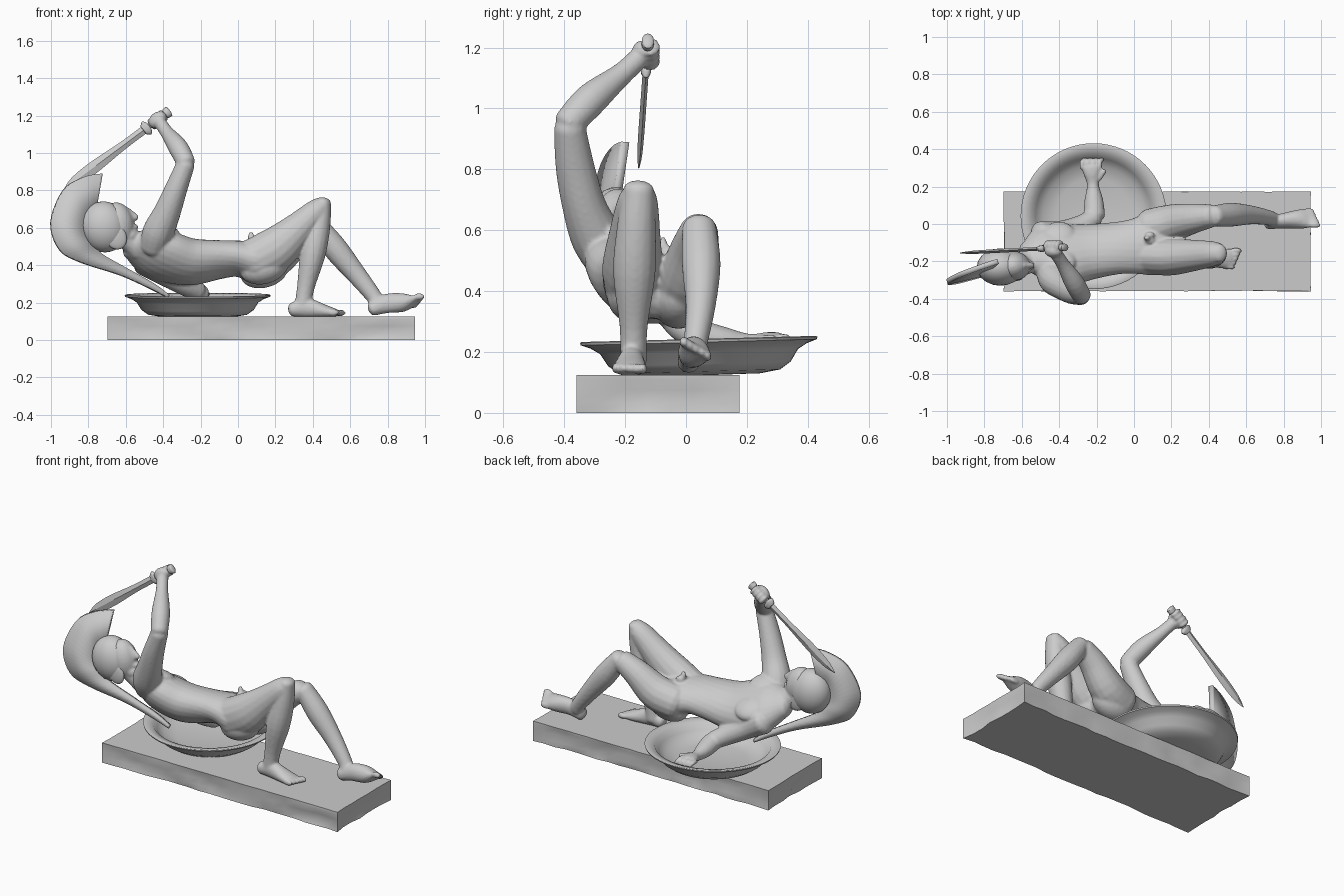
import bpy, bmesh, math, random
from mathutils import Vector, Matrix

random.seed(4)
if "Cube" in bpy.data.objects:
    bpy.data.objects.remove(bpy.data.objects["Cube"])

stone = bpy.data.materials.new("pale_grey_stone")
stone.use_nodes = True
GREY = (0.6, 0.6, 0.6, 1)
stone.diffuse_color = GREY
stone.node_tree.nodes["Principled BSDF"].inputs["Base Color"].default_value = GREY


def finish(name, bm, angle=40):
    bmesh.ops.recalc_face_normals(bm, faces=bm.faces)
    mesh = bpy.data.meshes.new(name)
    bm.to_mesh(mesh)
    bm.free()
    ob = bpy.data.objects.new(name, mesh)
    bpy.context.collection.objects.link(ob)
    mesh.materials.append(stone)
    bpy.ops.object.select_all(action='DESELECT')
    ob.select_set(True)
    bpy.context.view_layer.objects.active = ob
    bpy.ops.object.shade_smooth_by_angle(angle=math.radians(angle))
    return ob


def smooth_rows(rows, steps=4):
    """Catmull-Rom sampling of rows of numbers."""
    rows = [Vector(r) for r in rows]
    pts = [rows[0]] + rows + [rows[-1]]
    out = []
    for a, b, c, d in zip(pts, pts[1:], pts[2:], pts[3:]):
        for k in range(steps):
            t = k / steps
            out.append(0.5 * (2 * b + (c - a) * t + (2 * a - 5 * b + 4 * c - d) * t * t
                              + (3 * b - a - 3 * c + d) * t ** 3))
    return out + [rows[-1]]


def loft(bm, rows, side=(0, 1, 0), n=16, steps=4, cap=0.6):
    """Rounded limb; each row is x, y, z, half width, half depth, roll."""
    rows = smooth_rows([tuple(r) + (0,) * (6 - len(r)) for r in rows], steps)
    pos = [Vector(r[:3]) for r in rows]
    rings = []
    last = len(rows) - 1
    for i, r in enumerate(rows):
        t = (pos[min(i + 1, last)] - pos[max(i - 1, 0)]).normalized()
        s = Vector(side)
        s = (s - t * s.dot(t)).normalized()
        s = Matrix.Rotation(math.radians(r[5]), 3, t) @ s
        u = t.cross(s)
        ends = [(0, 1)]
        if cap and i in (0, last):
            sign = -1 if i == 0 else 1
            ends = [(sign * cap * math.sin(q), math.cos(q)) for q in (0, 0.5, 1.0, 1.4)]
            ends = ends[::-1] if i == 0 else ends
        for off, scale in ends:
            c = pos[i] + t * off * min(r[3], r[4])
            rings.append([bm.verts.new(c + s * r[3] * scale * math.cos(math.tau * k / n)
                                       + u * r[4] * scale * math.sin(math.tau * k / n))
                          for k in range(n)])
    for p, q in zip(rings, rings[1:]):
        for k in range(n):
            bm.faces.new((p[k], p[(k + 1) % n], q[(k + 1) % n], q[k]))
    bm.faces.new(rings[0])
    bm.faces.new(rings[-1])


def ball(bm, at, size, tilt=0, roll=0):
    m = (Matrix.Translation(at) @ Matrix.Rotation(math.radians(tilt), 4, 'Y')
         @ Matrix.Rotation(math.radians(roll), 4, 'X') @ Matrix.Diagonal((*size, 1)))
    bmesh.ops.create_uvsphere(bm, u_segments=20, v_segments=14, radius=1, matrix=m)


def foot(bm, heel, toe, big_side, arch, roll):
    """Foot from heel to toe; arch is the instep half depth, roll lifts one edge."""
    heel, toe = Vector(heel), Vector(toe)
    at = lambda f, lift: heel.lerp(toe, f) + Vector((0, 0, lift))
    loft(bm, [(*at(0, 0), .037, .038), (*at(.3, .014), .04, .052, roll * .4),
              (*at(.65, .002), .052, arch, roll * .8), (*at(.88, -.004), .056, .024, roll)])
    for k in range(5):
        across = Vector((0, big_side * (.046 - .023 * k), 0))
        across.rotate(Matrix.Rotation(math.radians(roll), 3, 'X'))
        ball(bm, at(1 - .035 * k, -.003) + across, (.032, .015 - .001 * k, .018))


# Figure: torso, then limbs, fused into one skin
body = bmesh.new()
loft(body, [(-.57, -.18, .505, .09, .065, -35), (-.48, -.165, .48, .175, .1, -35),
            (-.38, -.165, .445, .185, .115, -32), (-.25, -.15, .418, .16, .115, -28),
            (-.1, -.13, .43, .145, .098, -20), (0, -.12, .435, .15, .094, -12),
            (.09, -.11, .42, .165, .11, -8), (.17, -.1, .41, .13, .1, -6)], n=24)
chest_up = Vector((0, math.sin(.56), math.cos(.56)))
chest_side = Vector((0, math.cos(.56), -math.sin(.56)))
for s in (-1, 1):
    ball(body, Vector((-.4, -.17, .455)) + chest_up * .075 + chest_side * .08 * s,
         (.09, .085, .042), roll=-32)
    ball(body, (.14, -.1 + .075 * s, .375 - .01 * s), (.13, .085, .085), tilt=-15)
    ball(body, (.085, -.075 + .016 * s, .53), (.026, .018, .02))
ball(body, (.07, -.075, .55), (.018, .014, .03))

# Neck and face
loft(body, [(-.53, -.18, .49, .08, .07), (-.59, -.205, .54, .062, .06), (-.67, -.225, .6, .06, .06)])
ball(body, (-.64, -.225, .62), (.085, .078, .118), tilt=-12)
ball(body, (-.575, -.222, .56), (.045, .05, .04), tilt=-20)
loft(body, [(-.592, -.222, .7, .012, .012), (-.55, -.222, .655, .017, .02)], cap=1)
ball(body, (-.552, -.222, .605), (.02, .028, .014))

# Right leg, knee raised
loft(body, [(.08, -.17, .42, .1, .12), (.2, -.175, .485, .1, .12), (.32, -.168, .592, .084, .09),
            (.41, -.16, .68, .07, .068), (.445, -.155, .71, .06, .058)])
loft(body, [(.456, -.155, .738, .05, .042), (.432, -.163, .61, .064, .062), (.4, -.17, .46, .07, .068),
            (.362, -.172, .28, .046, .047), (.345, -.172, .17, .044, .045)])
foot(body, (.29, -.175, .163), (.545, -.188, .148), 1, .037, 0)

# Left leg, stretched further out
loft(body, [(.08, -.02, .4, .1, .105), (.2, .005, .44, .1, .105), (.32, .03, .54, .08, .08),
            (.41, .043, .598, .063, .064)])
loft(body, [(.43, .043, .612, .056, .052), (.52, .05, .49, .064, .066), (.63, .048, .355, .05, .054),
            (.725, .032, .235, .04, .043), (.74, .022, .2, .04, .042)])
foot(body, (.718, .008, .166), (.968, .035, .216), -1, .05, -25)

# Right arm, raised with bent elbow
loft(body, [(-.45, -.25, .5, .075, .08), (-.425, -.295, .58, .085, .085), (-.38, -.335, .68, .073, .072),
            (-.33, -.365, .81, .06, .064), (-.28, -.382, .94, .05, .052)], side=(1, 0, 0))
loft(body, [(-.278, -.387, .95, .05, .05), (-.32, -.312, 1.03, .053, .055), (-.38, -.215, 1.11, .036, .038),
            (-.415, -.16, 1.16, .034, .036)], side=(1, 0, 0))

# Fist closed on the grip
grip = Vector((-.79, 0, -.61)).normalized()
fist = Vector((-.43, -.132, 1.178))
ball(body, fist + Vector((0, -.014, 0)), (.054, .034, .04), tilt=-38)
for k in range(4):
    ball(body, fist + grip * (.026 * k - .039) + Vector((0, .016, 0)), (.014, .032, .036), tilt=-38)
loft(body, [(*(fist + Vector((0, -.03, .015))), .014, .014),
            (*(fist + grip * .04 + Vector((0, -.01, .035))), .012, .012)], side=(1, 0, 0))

# Left arm, propped inside the dish
loft(body, [(-.5, -.06, .42, .075, .075), (-.4, -.05, .36, .066, .066), (-.29, -.015, .3, .06, .06),
            (-.215, .03, .26, .053, .053)])
loft(body, [(-.212, .045, .252, .058, .054), (-.215, .13, .235, .05, .046), (-.22, .21, .23, .032, .03),
            (-.225, .27, .24, .046, .026), (-.228, .305, .243, .056, .022)], side=(1, 0, 0))
for k in range(4):
    x = -.277 + .031 * k
    loft(body, [(x, .3, .245, .014, .014), (x, .33, .245, .014, .014), (x + .014, .345, .222, .013, .013)],
         side=(1, 0, 0))
loft(body, [(-.19, .24, .24, .016, .015), (-.158, .285, .245, .014, .013)], side=(1, 0, 0))

figure = finish("reclining_figure", body)
skin = figure.modifiers.new("fuse", 'REMESH')
skin.mode = 'VOXEL'
skin.voxel_size = .008
skin.use_smooth_shade = True
relax = figure.modifiers.new("relax", 'SMOOTH')
relax.factor = .5
relax.iterations = 4

# Helmet: skull cap with low cheek guards
bm = bmesh.new()
ball(bm, (-.715, -.23, .605), (.125, .1, .137), tilt=-12)
for s in (-1, 1):
    ball(bm, (-.66, -.23 + s * .058, .56), (.06, .02, .08), tilt=-30)
finish("helmet", bm)

# Crest: a tilted curved plume with a long tail
bm = bmesh.new()
plume = smooth_rows([(-.727, .89, -.76, .7), (-.83, .87, -.78, .66), (-.935, .8, -.8, .62),
                     (-1, .63, -.8, .56), (-.955, .485, -.78, .52), (-.845, .417, -.73, .46),
                     (-.63, .347, -.6, .385), (-.47, .275, -.45, .3), (-.375, .225, -.37, .24)], 5)
lean = lambda x, z: (x, -.053 + .3145 * x + .0925 * z, z)
edge = [(bm.verts.new(lean(r[0], r[1])), bm.verts.new(lean(r[2], r[3]))) for r in plume]
for (a, b), (c, d) in zip(edge, edge[1:]):
    bm.faces.new((a, b, d, c))
crest = finish("helmet_crest", bm)
thick = crest.modifiers.new("thickness", 'SOLIDIFY')
thick.thickness = .028
thick.offset = 0

# Sword: leaf blade, guard, grip and pommel along one line
tip, end = Vector((-.93, -.155, .805)), Vector((-.37, -.125, 1.222))
along = lambda f: tuple(tip.lerp(end, f))
bm = bmesh.new()
loft(bm, [(*along(0), .002, .002), (*along(.1), .008, .026), (*along(.28), .01, .033),
          (*along(.55), .01, .023), (*along(.78), .01, .022)], n=4, cap=0)
finish("sword_blade", bm, 20)
bm = bmesh.new()
loft(bm, [(*along(.76), .016, .028), (*along(.79), .018, .042), (*along(.81), .016, .026)], cap=.2)
loft(bm, [(*along(.8), .014, .016), (*along(.9), .017, .019), (*along(.97), .014, .015)])
loft(bm, [(*along(.97), .02, .027), (*along(1), .02, .03)], cap=.4)
finish("sword_hilt", bm)

# Round dish-shaped shield
bm = bmesh.new()
profile = [(0, -.113), (.2, -.111), (.265, -.1), (.3, -.075), (.325, -.035), (.355, -.016), (.388, -.004),
           (.39, .004), (.385, .007), (.332, -.007), (.31, -.04), (.27, -.075), (.2, -.09), (0, -.095)]
verts = [bm.verts.new((r, 0, z)) for r, z in profile]
edges = [bm.edges.new(p) for p in zip(verts, verts[1:])]
bmesh.ops.spin(bm, geom=verts + edges, axis=(0, 0, 1), cent=(0, 0, 0), angle=math.tau, steps=64)
bmesh.ops.remove_doubles(bm, verts=bm.verts, dist=.0005)
bm.transform(Matrix.Translation((-.216, .042, .236)) @ Matrix.Rotation(math.radians(1.5), 4, 'X'))
finish("shield", bm, 50)

# Rough-hewn plinth: rings of points chipped inwards, corners left square
bm = bmesh.new()
LOW, HIGH = Vector((-.697, -.36)), Vector((.946, .175))
spots = []
for (x0, y0), (x1, y1), cuts in (((0, 0), (1, 0), 22), ((1, 0), (1, 1), 7),
                                 ((1, 1), (0, 1), 22), ((0, 1), (0, 0), 7)):
    for k in range(cuts):
        f = k / cuts
        spots.append((x0 + (x1 - x0) * f, y0 + (y1 - y0) * f, k > 0))
rings = []
for z, depth in ((0, .014), (.035, .02), (.075, .016), (.11, .006), (.125, .004)):
    ring = []
    for fx, fy, rough in spots:
        chip = random.uniform(0, depth) * rough
        x = LOW.x + (HIGH.x - LOW.x) * fx + chip * ((fx == 0) - (fx == 1))
        y = LOW.y + (HIGH.y - LOW.y) * fy + chip * ((fy == 0) - (fy == 1))
        ring.append(bm.verts.new((x, y, z)))
    rings.append(ring)
for p, q in zip(rings, rings[1:]):
    for k in range(len(p)):
        j = (k + 1) % len(p)
        bm.faces.new((p[k], p[j], q[j], q[k]))
bm.faces.new(rings[0])
bm.faces.new(rings[-1])
finish("plinth", bm, 50)
